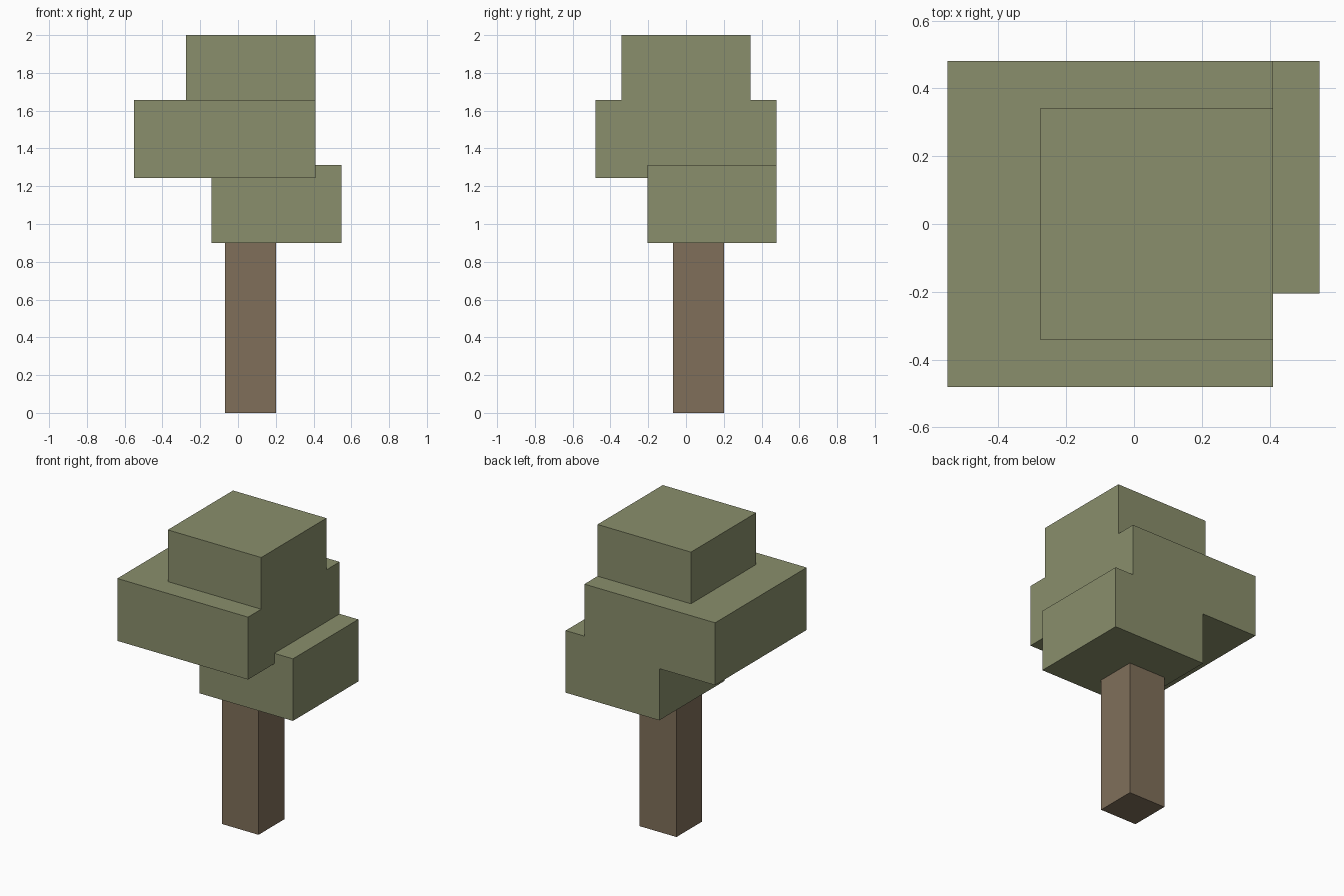
import bpy
import bmesh
from mathutils import Matrix, Vector

if "Cube" in bpy.data.objects:
    bpy.data.objects.remove(bpy.data.objects["Cube"], do_unlink=True)


def make_material(name, colour):
    mat = bpy.data.materials.new(name)
    mat.use_nodes = True
    mat.diffuse_color = colour
    shader = next(n for n in mat.node_tree.nodes if n.type == 'BSDF_PRINCIPLED')
    shader.inputs["Base Color"].default_value = colour
    shader.inputs["Roughness"].default_value = 0.9
    return mat


def make_block(name, low, high, mat):
    """Flat-sided box between two opposite corners."""
    low, high = Vector(low), Vector(high)
    bm = bmesh.new()
    bmesh.ops.create_cube(bm, size=1, matrix=Matrix.Diagonal((*(high - low), 1)))
    mesh = bpy.data.meshes.new(name)
    bm.to_mesh(mesh)
    bm.free()
    mesh.materials.append(mat)
    obj = bpy.data.objects.new(name, mesh)
    obj.location = (low + high) / 2
    bpy.context.collection.objects.link(obj)
    return obj


leaf = make_material("leaf_green", (0.254, 0.275, 0.150, 1))
bark = make_material("bark_brown", (0.216, 0.159, 0.102, 1))

# Trunk, ending at the underside of the foliage
make_block("trunk", (-0.07, -0.07, 0), (0.2, 0.2, 0.9), bark)

# Three offset foliage blocks, from the bottom up
make_block("lower_foliage", (-0.14, -0.205, 0.9), (0.547, 0.48, 1.312), leaf)
make_block("middle_foliage", (-0.55, -0.48, 1.243), (0.41, 0.48, 1.657), leaf)
make_block("top_foliage", (-0.276, -0.342, 1.657), (0.41, 0.342, 2), leaf)
